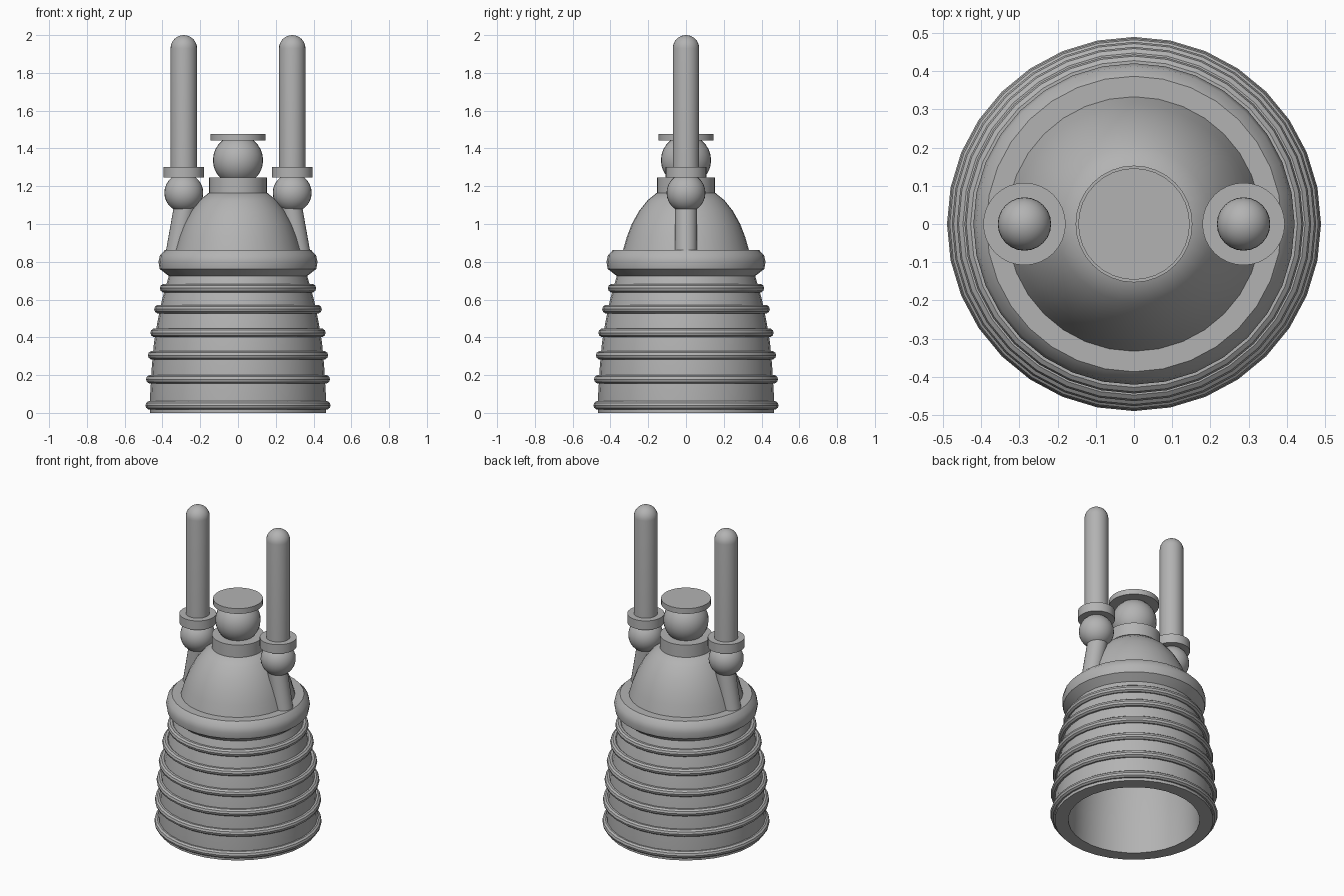
import bpy
import bmesh
from math import cos, sin, pi, radians
from mathutils import Vector

cube = bpy.data.objects.get("Cube")
if cube:
    bpy.data.objects.remove(cube, do_unlink=True)

GREY = (0.45, 0.45, 0.45, 1.0)
mat = bpy.data.materials.new("plain grey")
mat.use_nodes = True
mat.diffuse_color = GREY
bsdf = next(n for n in mat.node_tree.nodes if n.type == 'BSDF_PRINCIPLED')
bsdf.inputs["Base Color"].default_value = GREY


def finish(obj, angle=35):
    obj.data.materials.append(mat)
    bpy.ops.object.select_all(action='DESELECT')
    obj.select_set(True)
    bpy.context.view_layer.objects.active = obj
    bpy.ops.object.shade_smooth_by_angle(angle=radians(angle))
    return obj


def lathe(name, profile, x=0.0, sides=32, closed=False):
    """Turn a (radius, height) profile about a vertical axis at x."""
    bm = bmesh.new()
    verts = [bm.verts.new((0, r, z)) for r, z in profile]
    edges = [bm.edges.new(pair) for pair in zip(verts, verts[1:])]
    if closed:
        edges.append(bm.edges.new((verts[-1], verts[0])))
    bmesh.ops.spin(bm, geom=verts + edges, cent=(0, 0, 0), axis=(0, 0, 1),
                   angle=2 * pi, steps=sides, use_duplicate=False)
    bmesh.ops.remove_doubles(bm, verts=bm.verts[:], dist=0.0001)
    bmesh.ops.recalc_face_normals(bm, faces=bm.faces[:])
    mesh = bpy.data.meshes.new(name)
    bm.to_mesh(mesh)
    bm.free()
    obj = bpy.data.objects.new(name, mesh)
    bpy.context.collection.objects.link(obj)
    obj.location.x = x
    return finish(obj)


def arc(r, z, start, end, steps):
    """Profile points on a circle of radius r centred on the axis at height z."""
    angles = [radians(start + (end - start) * i / steps) for i in range(steps + 1)]
    return [(max(r * cos(a), 0.0), z + r * sin(a)) for a in angles]


def disc(name, r, low, high, x=0.0):
    return lathe(name, [(0, low), (r, low), (r, high), (0, high)], x)


def ball(name, r, z, x=0.0):
    return lathe(name, arc(r, z, -90, 90, 14), x, 28)


# Hollow flared skirt: outer wall going up, inner wall coming back down
outer = [(0.465, 0), (0.465, 0.1), (0.456, 0.25), (0.445, 0.37),
         (0.427, 0.48), (0.402, 0.6), (0.365, 0.73), (0.34, 0.8)]
inner = [(0.27, 0.8), (0.32, 0.65), (0.36, 0.4), (0.38, 0.2), (0.385, 0)]
lathe("skirt", outer + inner, closed=True)

# Rounded hoops around the skirt
for i, (r, z) in enumerate([(0.467, 0.04), (0.464, 0.178), (0.454, 0.305),
                            (0.441, 0.424), (0.421, 0.549), (0.391, 0.66)]):
    hoop = [(r + 0.023 * cos(a * pi / 5), z + 0.023 * sin(a * pi / 5))
            for a in range(10)]
    lathe("skirt_hoop_%d" % (i + 1), hoop, closed=True)

# Heavy collar where the skirt meets the dome
lathe("collar", [(0.29, 0.72), (0.36, 0.72), (0.415, 0.762), (0.421, 0.8),
                 (0.413, 0.835), (0.387, 0.862), (0.29, 0.862)], closed=True)

# Dome, neck, head ball and top plate
lathe("dome", [(0.27, 0.8), (0.334, 0.86), (0.314, 0.93), (0.287, 1.0),
               (0.248, 1.07), (0.204, 1.125), (0.155, 1.165), (0, 1.18)])
disc("neck", 0.153, 1.165, 1.245)
ball("head_ball", 0.133, 1.338)
disc("top_plate", 0.146, 1.443, 1.477)

# A leaning strut, ball joint, flange and round-ended rod on each side
for side, s in (("left", 1), ("right", -1)):
    foot, top = Vector((s * 0.33, 0, 0.81)), Vector((s * 0.268, 0, 1.16))
    lean = top - foot
    bpy.ops.mesh.primitive_cylinder_add(
        vertices=24, radius=0.059, depth=lean.length, location=(foot + top) / 2,
        rotation=lean.to_track_quat('Z', 'Y').to_euler())
    strut = bpy.context.object
    strut.name = side + "_strut"
    finish(strut)
    x = s * 0.287
    ball(side + "_joint", 0.103, 1.165, x)
    disc(side + "_flange", 0.108, 1.245, 1.303, x)
    lathe(side + "_rod", [(0, 1.28), (0.07, 1.28)] + arc(0.07, 1.93, 0, 90, 8), x, 24)
